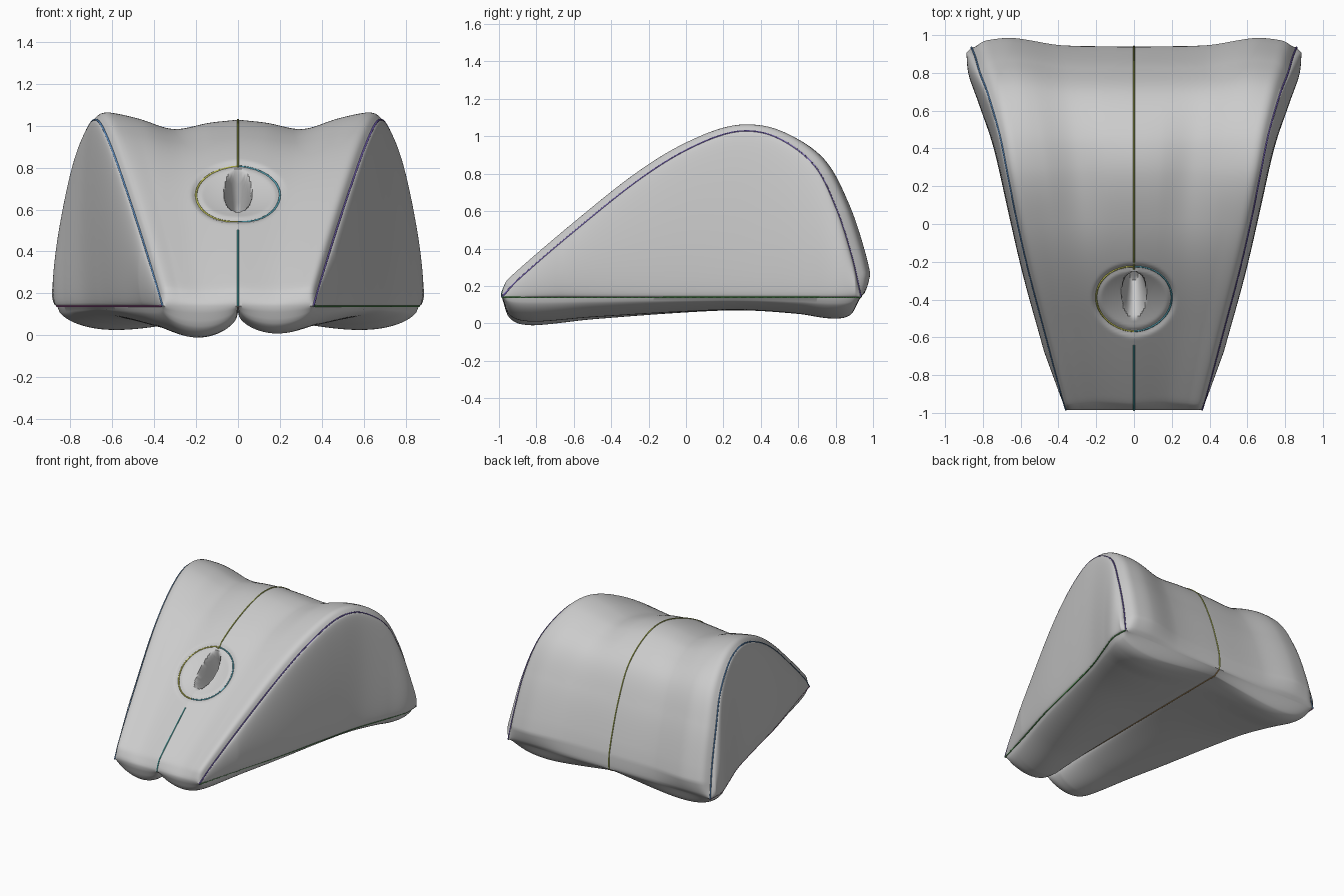
import bpy, bmesh
from math import pi, sin, cos, hypot, exp
from mathutils import Vector

if "Cube" in bpy.data.objects:
    bpy.data.objects.remove(bpy.data.objects["Cube"])


def smooth_keys(keys, t):
    """Smooth curve through (t, value) keys."""
    t = min(max(t, keys[0][0]), keys[-1][0])
    n = len(keys)

    def slope(i):
        a, b = keys[max(i - 1, 0)], keys[min(i + 1, n - 1)]
        return (b[1] - a[1]) / (b[0] - a[0])
    i = 0
    while i < n - 2 and t > keys[i + 1][0]:
        i += 1
    (t0, v0), (t1, v1) = keys[i], keys[i + 1]
    h = t1 - t0
    u = (t - t0) / h
    return ((2*u**3 - 3*u*u + 1) * v0 + (u**3 - 2*u*u + u) * h * slope(i)
            + (3*u*u - 2*u**3) * v1 + (u**3 - u*u) * h * slope(i + 1))


# Side seam: half width, y, z from the front edge over the ridge to the back edge
SEAM = [(.36, -.985, .14), (.385, -.90, .23), (.47, -.58, .505), (.56, -.24, .775),
        (.62, .02, .935), (.67, .27, 1.025), (.71, .47, 1.0), (.77, .68, .85),
        (.815, .80, .62), (.84, .885, .36), (.86, .935, .14)]
dist = [0.0]
for a, b in zip(SEAM, SEAM[1:]):
    dist.append(dist[-1] + (Vector(b) - Vector(a)).length)
SEAM_KEYS = [[(d / dist[-1], p[k]) for d, p in zip(dist, SEAM)] for k in range(3)]
BASE = [(-.985, .36), (-.7, .435), (-.3, .55), (.1, .645), (.4, .72), (.65, .81),
        (.8, .86), (.935, .86)]
HILL_PUFF = [(0, 0), (.2, -.015), (.45, -.045), (.7, .005), (.9, .034), (.96, .028), (1, 0)]
SLOPE_PUFF = [(0, .035), (.45, .02), (.75, .032), (.9, .04), (.96, .03), (1, 0)]
BACK_PUFF = [(0, .025), (.45, .035), (.75, .075), (.9, .065), (.96, .045), (1, 0)]
BELLY = [(-.985, 0), (-.95, .1), (-.86, .136), (-.5, .105), (0, .07), (.3, .06),
         (.6, .08), (.78, .105), (.88, .085), (.935, 0)]


def seam(t):
    return tuple(smooth_keys(k, t) for k in SEAM_KEYS)


def top_point(t, s):
    x, y, z = seam(t)
    a, b = seam(max(t - .01, 0)), seam(min(t + .01, 1))
    ty, tz = b[1] - a[1], b[2] - a[2]
    L = hypot(ty, tz)
    ny, nz = -tz / L, ty / L
    # Blend from ridge to front slope or to back panel
    hill = exp(-((y - .3) / .35) ** 2)
    if y > .3:
        hill *= min(1, max(0, (z - .4) / .55))
    puff = (hill * smooth_keys(HILL_PUFF, abs(s))
            + (1 - hill) * smooth_keys(BACK_PUFF if y > .3 else SLOPE_PUFF, abs(s)))
    puff *= min(1, t * 35, (1 - t) * 25) ** .6
    # Oval dimple with a narrow deep slit in the front slope
    px = x * s
    if y < .1:
        e = hypot(px / .2, (y + .385) / .17)
        puff -= .015 * exp(-((e - 1) / .08) ** 2)
        if e < 1:
            puff -= .035 * (1 - e * e)
        k = hypot(px / .065, (y + .365) / .12)
        if k < 1:
            puff -= .2 * min(1, (1 - k) * 2)
    return (px, y + ny * puff, z + nz * puff)


def bottom_point(t, s):
    y = seam(t)[1]
    w = smooth_keys(BASE, y)
    back = min(1, max(0, (y + .9) / 1.6))
    lobe = max(0, sin(pi * abs(s) ** (1 + back))) ** .5
    if s > 0:
        lobe *= .85 + .15 * back
    crease = .03 * (1 - abs(s)) * min(1, t * 12, (1 - t) * 12)
    return (w * s, y, .14 - smooth_keys(BELLY, y) * lobe - crease)


def side_point(t, r, sign):
    x, y, z = seam(t)
    q = (1 - cos(pi * r)) / 2
    w = smooth_keys(BASE, y)
    bulge = .033 * max(0, sin(pi * q)) ** .4 * min(1, (z - .14) * (3.5 if y < 0 else 7))
    return (sign * (w + (x - w) * q + bulge), y, .14 + (z - .14) * q)


def add_grid(bm, fn, nu, nv):
    rows = [[bm.verts.new(fn(i / nu, j / nv)) for j in range(nv + 1)] for i in range(nu + 1)]
    for i in range(nu):
        for j in range(nv):
            bm.faces.new((rows[i][j], rows[i + 1][j], rows[i + 1][j + 1], rows[i][j + 1]))


# Padded wedge: top panel, underside and two side panels welded together
NT, NS = 180, 140
bm = bmesh.new()
add_grid(bm, lambda u, v: top_point(u, 2 * v - 1), NT, NS)
add_grid(bm, lambda u, v: bottom_point(u, 2 * v - 1), NT, NS)
for sign in (-1, 1):
    add_grid(bm, lambda u, v: side_point(u, v, sign), NT, 24)
bmesh.ops.remove_doubles(bm, verts=bm.verts, dist=.0005)
bmesh.ops.recalc_face_normals(bm, faces=bm.faces)
mesh = bpy.data.meshes.new("wedge_cushion")
bm.to_mesh(mesh)
bm.free()
cushion = bpy.data.objects.new("wedge_cushion", mesh)
bpy.context.collection.objects.link(cushion)
bpy.context.view_layer.objects.active = cushion
cushion.select_set(True)
bpy.ops.object.shade_smooth_by_angle(angle=.7)


# Thin coloured thread along each seam
def thread(name, points, color):
    cu = bpy.data.curves.new(name, 'CURVE')
    cu.dimensions = '3D'
    cu.bevel_depth = .005
    cu.bevel_resolution = 1
    sp = cu.splines.new('POLY')
    sp.points.add(len(points) - 1)
    for p, co in zip(sp.points, points):
        p.co = (*co, 1)
    mat = bpy.data.materials.new(name)
    mat.diffuse_color = (*color, 1)
    mat.use_nodes = True
    mat.node_tree.nodes["Principled BSDF"].inputs["Base Color"].default_value = mat.diffuse_color
    cu.materials.append(mat)
    bpy.context.collection.objects.link(bpy.data.objects.new(name, cu))


def oval(a0):
    pts = []
    for i in range(25):
        a = a0 + pi * i / 24
        y = -.385 + .17 * sin(a)
        lo, hi = 0, .6
        for _ in range(20):
            m = (lo + hi) / 2
            lo, hi = (m, hi) if seam(m)[1] < y else (lo, m)
        pts.append(top_point(lo, .2 * cos(a) / seam(lo)[0]))
    return pts


steps = [i / 60 for i in range(61)]
thread("left_ridge_seam", [side_point(t, 1, -1) for t in steps], (.1, .25, .5))
thread("right_ridge_seam", [side_point(t, 1, 1) for t in steps], (.15, .1, .4))
thread("left_base_seam", [side_point(t, 0, -1) for t in steps], (.4, .1, .35))
thread("right_base_seam", [side_point(t, 0, 1) for t in steps], (.1, .35, .1))
thread("top_centre_seam", [top_point(.36 + .64 * t, 0) for t in steps], (.4, .45, .1))
thread("front_centre_seam", [top_point(.18 * t, 0) for t in steps], (.1, .5, .5))
thread("underside_seam", [bottom_point(t, 0) for t in steps], (.4, .25, .1))
thread("oval_seam_left", oval(pi / 2), (.55, .55, .1))
thread("oval_seam_right", oval(-pi / 2), (.1, .4, .5))
